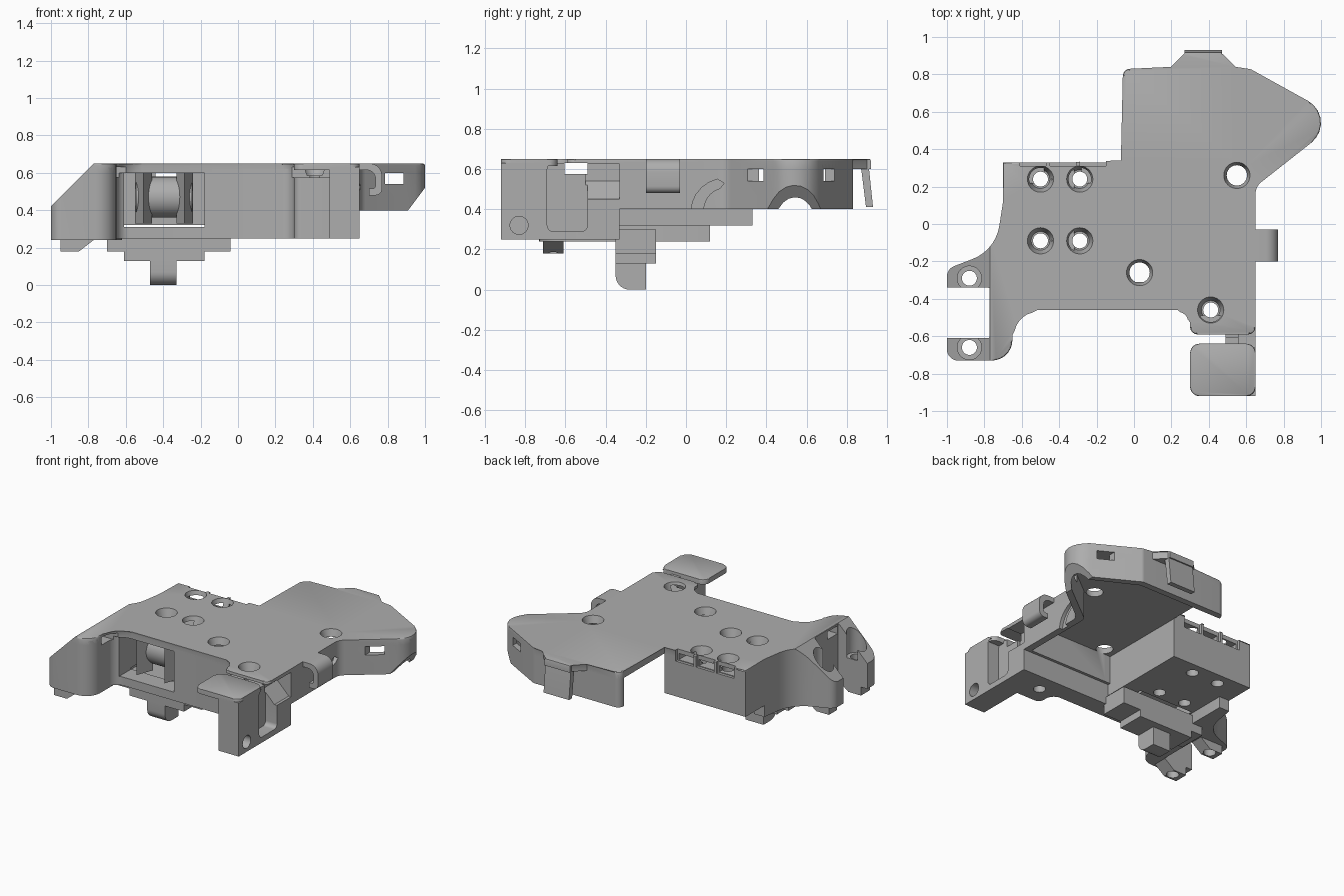
import bpy, bmesh, math
from mathutils import Vector, Matrix

cube = bpy.data.objects.get("Cube")
if cube:
    bpy.data.objects.remove(cube, do_unlink=True)

GREY = (0.42, 0.42, 0.42, 1)
mat = bpy.data.materials.new("plain grey")
mat.use_nodes = True
mat.diffuse_color = GREY
mat.node_tree.nodes["Principled BSDF"].inputs["Base Color"].default_value = GREY


def rounded(points, steps=7):
    """Turn (x, y, radius) corners into a polygon with filleted corners."""
    out = []
    for i, p in enumerate(points):
        c = Vector(p[:2])
        a = Vector(points[i - 1][:2]) - c
        b = Vector(points[(i + 1) % len(points)][:2]) - c
        if len(p) < 3:
            out.append(c)
            continue
        half = a.angle(b) / 2
        t = min(p[2] / math.tan(half), a.length / 2, b.length / 2)
        r = t * math.tan(half)
        mid = c + (a.normalized() + b.normalized()).normalized() * (r / math.sin(half))
        s, e = c + a.normalized() * t - mid, c + b.normalized() * t - mid
        turn = s.angle_signed(e)
        for k in range(steps + 1):
            out.append(mid + Matrix.Rotation(-turn * k / steps, 2) @ s)
    return out


def finish(name, bm):
    bmesh.ops.recalc_face_normals(bm, faces=bm.faces)
    me = bpy.data.meshes.new(name)
    bm.to_mesh(me)
    bm.free()
    me.materials.append(mat)
    ob = bpy.data.objects.new(name, me)
    bpy.context.collection.objects.link(ob)
    return ob


def prism(name, points, lo, hi, axis="z", bevel=0):
    """Extrude a rounded polygon along an axis."""
    place = {"x": lambda p, h: (h, p.x, p.y), "y": lambda p, h: (p.x, h, p.y),
             "z": lambda p, h: (p.x, p.y, h)}[axis]
    bm = bmesh.new()
    pts = rounded(points)
    low = [bm.verts.new(place(p, lo)) for p in pts]
    top = [bm.verts.new(place(p, hi)) for p in pts]
    bm.faces.new(low)
    rim = bm.faces.new(top)
    for i in range(len(pts)):
        bm.faces.new((low[i - 1], low[i], top[i], top[i - 1]))
    if bevel:
        bmesh.ops.bevel(bm, geom=list(rim.edges), offset=bevel, segments=2,
                        profile=0.5, affect="EDGES")
    return finish(name, bm)


def box(name, x, y, z):
    return prism(name, [(x[0], y[0]), (x[1], y[0]), (x[1], y[1]), (x[0], y[1])], *z)


def cone(name, centre, r_low, r_high, length, axis="z"):
    bm = bmesh.new()
    bmesh.ops.create_cone(bm, cap_ends=True, segments=32, radius1=r_low,
                          radius2=r_high, depth=length)
    rot = {"z": Matrix(), "x": Matrix.Rotation(math.pi / 2, 4, "Y")}[axis]
    bm.transform(Matrix.Translation(centre) @ rot)
    return finish(name, bm)


# Main shell pieces
plate = prism("top_plate", [
    (-.70, .33), (-.06, .33), (-.06, .83, .04), (.20, .83), (.27, .90), (.27, .92),
    (.47, .92), (.47, .90), (.54, .83), (.62, .83, .04), (1.108, .56, .135),
    (.65, .20, .08), (.65, -.59, .04), (.30, -.59, .04), (.30, -.46, .08),
    (-.65, -.46, .14), (-.65, -.73, .11), (-1, -.73, .09), (-1, -.61), (-.77, -.61),
    (-.77, -.34), (-1, -.34), (-1, -.24, .06), (-.74, -.14, .25), (-.70, .12, .1)],
    .60, .65, bevel=.01)
skirt = prism("skirt_wall", [
    (-.06, .83, .04), (.62, .83, .04), (1.108, .56, .135), (.65, .20, .08),
    (.65, -.35), (-.06, -.35)], .40, .63)
front = prism("front_body", [
    (.65, -.59, .04), (.65, -.33), (-.70, -.33), (-.70, -.60), (-.65, -.60),
    (-.65, -.46, .14), (.30, -.46, .08), (.30, -.59, .04)], .25, .62)
back = box("back_block", (-.70, -.06), (-.34, .33), (.32, .62))
frame = prism("left_frame", [
    (-.65, -.73, .11), (-1, -.73, .09), (-1, -.61), (-.77, -.61), (-.77, -.34),
    (-1, -.34), (-1, -.24, .06), (-.74, -.14, .25), (-.70, .12), (-.62, .12),
    (-.62, -.40), (-.65, -.46)], .24, .63)
side = box("side_wall", (.49, .65), (-.92, -.33), (.25, .63))
paddle = prism("paddle", [(.30, -.92, .05), (.65, -.92, .05), (.65, -.64, .05),
                          (.30, -.64, .05)], .615, .65, bevel=.008)

# Stepped underside and hanging lug
box("step_upper", (-.70, -.04), (-.35, -.15), (.18, .33 - .03))
box("step_lower", (-.61, -.18), (-.35, -.15), (.13, .19))
lug = prism("hanging_lug", [(-.35, .14), (-.35, 0, .075), (-.20, 0), (-.20, .14)],
            -.47, -.33, "x")
nubs = [prism("leg_nub_" + n, [(-.95, .25), (-.95, .18), (-.85, .18), (-.76, .25)], a, b, "y")
        for n, a, b in (("front", -.71, -.61), ("back", -.34, -.25))]

# Roller and pointed posts inside the front bay
cone("roller", (-.395, -.24, .47), .11, .11, .30, "x")
for n, x in (("right", -.505), ("left", -.285)):
    prism("bay_post_" + n, [(x - .045, -.30), (x, -.42), (x + .045, -.30)], .33, .62)

# Side hook and back tab
prism("side_hook", [
    (.64, .65), (.77, .65, .08), (.77, .48, .08), (.70, .48), (.70, .515),
    (.735, .515, .04), (.735, .615, .06), (.64, .615)], -.20, -.03, "y")
prism("back_tab", [(.83, .65), (.905, .65, .03), (.93, .41), (.895, .41),
                   (.87, .61, .02), (.83, .61)], .27, .47, "x")

# Cutters
cutters = []
for x, y in ((-.5, .24), (-.29, .24), (-.5, -.09), (-.29, -.09), (.55, .26),
             (.03, -.26), (.41, -.46)):
    cutters.append(cone("cut_hole", (x, y, .4), .04, .04, .7))
    cutters.append(cone("cut_countersink", (x, y, .621), .05, .072, .07))
for y in (-.29, -.66):
    cutters.append(cone("cut_leg_hole", (-.88, y, .4), .04, .04, .7))
    cutters.append(cone("cut_leg_seat", (-.88, y, .60), .065, .065, .36))
for y in (-.83, -.43):
    cutters.append(cone("cut_side_hole", (.62, y, .32), .045, .045, .2, "x"))
for a, b in ((-.61, -.47), (-.45, -.31), (-.29, -.15)):
    cutters.append(box("cut_back_notch", (a, b), (.31, .40), (.57, .70)))
    depth = -.20 if a == -.45 else .22
    cutters.append(box("cut_back_slot", (a + .01, b - .01), (depth, .38), (.575, .62)))
bay = box("cut_bay", (-.61, -.18), (-.70, -.15), (.31, .63))
inside = prism("cut_inside", [
    (-.20, .785), (.605, .785), (1.04, .56, .10), (.60, .22, .06), (.60, -.31),
    (-.20, -.31)], .30, .70)
ring = [(.2 + .145 * math.cos(math.radians(a)) * 1.2, .39 + .165 * math.sin(math.radians(a)))
        for a in range(180, 90, -15)]
inner = [(.2 + (y - .2) * .66, .39 + (z - .39) * .72) for y, z in reversed(ring)]
cutters += [
    prism("cut_slope", [(-.77, .651), (-1.07, .351), (-1.07, .75), (-.77, .75)], -1, 0, "y"),
    prism("cut_tip", [(.895, .38), (1.07, .613), (1.2, .38)], .2, .9, "y"),
    prism("cut_pocket", [(-.69, .29, .03), (-.49, .29, .03), (-.49, .63), (-.69, .63, .03)],
          .56, .70, "x"),
    prism("cut_through_slot", [(-.605, .575), (-.49, .575), (-.49, .63), (-.605, .63)],
          -1.1, 1.1, "x"),
    prism("cut_wedge", [(.70, .45), (.63, .45), (.54, .54), (.54, .625), (.70, .625)],
          -.50, -.33, "y"),
    box("cut_tip_windows", (.785, .885), (.20, .90), (.54, .60)),
    prism("cut_curved_groove", ring + [(.19, .53)] + inner, .625, .70, "x"),
]
lug_hole = cone("cut_lug_hole", (-.40, -.275, .08), .04, .04, .4, "x")


def bounds(ob):
    cols = list(zip(*[v.co for v in ob.data.vertices]))
    return [(min(c), max(c)) for c in cols]


def carve(ob, tools):
    """Subtract every tool that overlaps the part and bake the result."""
    own = bounds(ob)
    for t in tools:
        if all(a[0] < b[1] and b[0] < a[1] for a, b in zip(own, bounds(t))):
            m = ob.modifiers.new("cut", "BOOLEAN")
            m.operation, m.solver, m.object = "DIFFERENCE", "EXACT", t
    dg = bpy.context.evaluated_depsgraph_get()
    mesh = bpy.data.meshes.new_from_object(ob.evaluated_get(dg))
    ob.modifiers.clear()
    ob.data = mesh


for part in (plate, side, frame):
    carve(part, cutters)
for part in (front, back):
    carve(part, cutters + [bay])
carve(skirt, cutters + [inside])
carve(lug, [lug_hole])
for nub in nubs:
    carve(nub, cutters)

# Remove the helpers and smooth the rounded faces
for t in cutters + [bay, inside, lug_hole]:
    bpy.data.objects.remove(t, do_unlink=True)
bpy.ops.object.select_all(action="DESELECT")
for ob in bpy.context.scene.objects:
    if ob.type == "MESH" and mat.name in ob.data.materials:
        ob.select_set(True)
        bpy.context.view_layer.objects.active = ob
bpy.ops.object.shade_smooth_by_angle(angle=math.radians(30))
